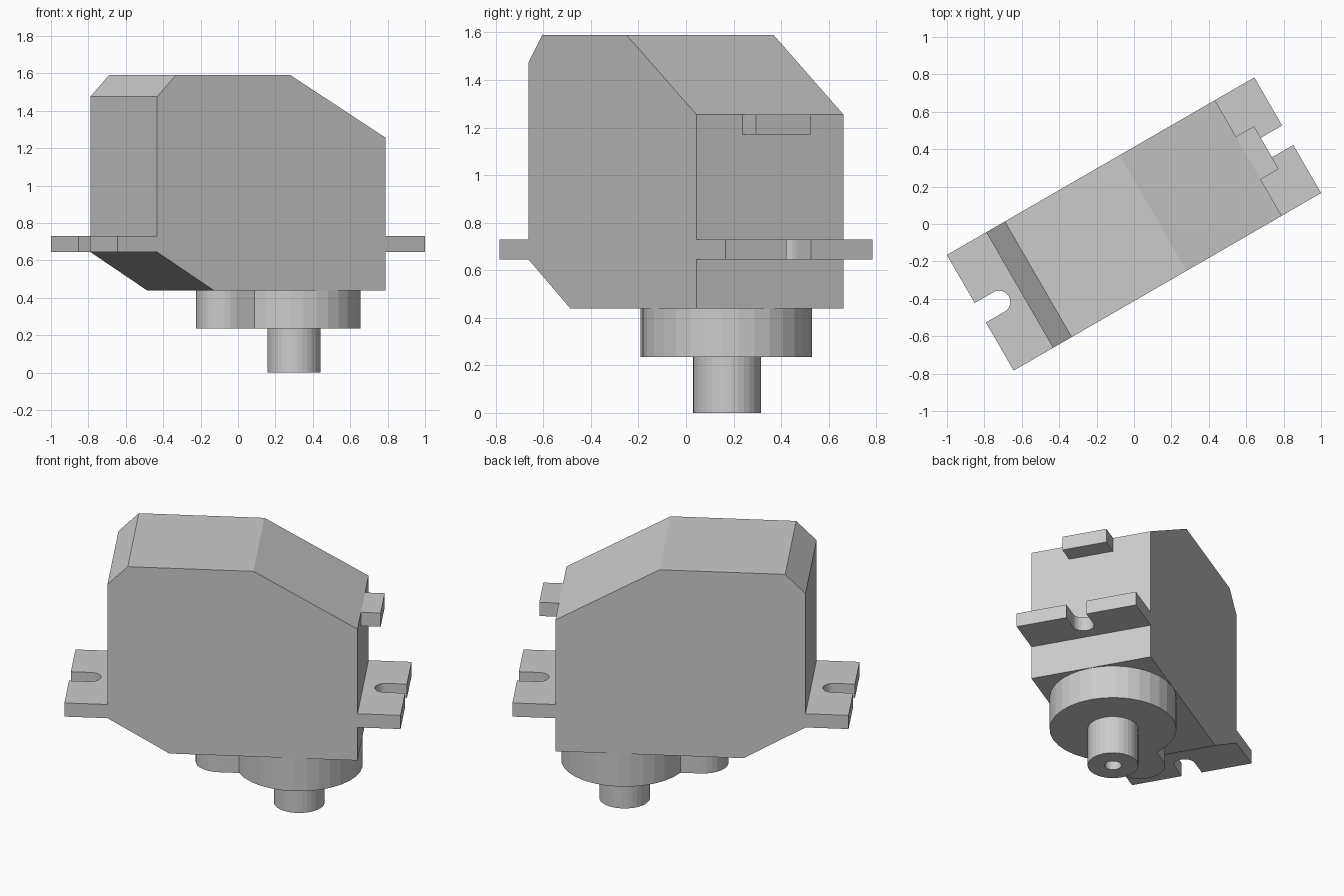
import bpy, bmesh
from math import radians, cos, sin, asin, degrees

if "Cube" in bpy.data.objects:
    bpy.data.objects.remove(bpy.data.objects["Cube"])

TURN = radians(30)      # whole model is turned about z
W = 0.357               # half width of the body
L = 0.706               # half length of the body


def finish(name, bm):
    bmesh.ops.remove_doubles(bm, verts=bm.verts, dist=1e-5)
    bmesh.ops.recalc_face_normals(bm, faces=bm.faces)
    mesh = bpy.data.meshes.new(name)
    bm.to_mesh(mesh)
    bm.free()
    obj = bpy.data.objects.new(name, mesh)
    bpy.context.collection.objects.link(obj)
    obj.rotation_euler.z = TURN
    return obj


def prism(name, points, offset):
    """Extrude a closed outline of 3D points by an offset."""
    bm = bmesh.new()
    face = bm.faces.new([bm.verts.new(p) for p in points])
    new = bmesh.ops.extrude_face_region(bm, geom=[face], use_keep_orig=True)
    verts = [g for g in new["geom"] if isinstance(g, bmesh.types.BMVert)]
    bmesh.ops.translate(bm, verts=verts, vec=offset)
    return finish(name, bm)


def arc(cx, r, start, end, n):
    steps = [radians(start + (end - start) * i / n) for i in range(n + 1)]
    return [(cx + r * cos(a), r * sin(a)) for a in steps]


# Body: chamfered side profile extruded across its width
profile = [(-0.356, 0.44), (L, 0.44), (L, 1.255), (0.118, 1.59),
           (-0.591, 1.59), (-L, 1.475), (-L, 0.645)]
prism("body", [(u, -W, z) for u, z in profile], (0, 2 * W, 0))

# Mounting tabs: plates with an open round-ended slot
tab = [(L, -W), (0.949, -W), (0.949, -0.06)]
tab += arc(0.833, 0.06, 270, 90, 12)
tab += [(0.949, 0.06), (0.949, W), (L, W)]
for side, name in ((1, "right_tab"), (-1, "left_tab")):
    prism(name, [(side * u, v, 0.645) for u, v in tab], (0, 0, 0.085))

# Cable plug on the right end
plug = [(L, -0.132), (0.817, -0.132), (0.817, 0.132), (L, 0.132)]
prism("cable_plug", [(u, v, 1.17) for u, v in plug], (0, 0, 0.085))

# Gear collar: large disc joined to a small round-ended lobe
r = 0.143
a = degrees(asin(r / W))
collar = arc(0.346, W, -180 + a, 180 - a, 28) + arc(-0.096, r, 90, 270, 14)
prism("gear_collar", [(u, v, 0.235) for u, v in collar], (0, 0, 0.205))

# Output shaft: lathed rings with a screw hole in its lower end
bm = bmesh.new()
N = 32
rings = [[bm.verts.new((x, y, z)) for x, y in arc(0.346, rad, 0, 360, N)[:-1]]
         for rad, z in ((r, 0.235), (r, 0), (0.047, 0), (0.047, 0.2))]
for low, high in zip(rings, rings[1:]):
    for i in range(N):
        j = (i + 1) % N
        bm.faces.new((low[i], low[j], high[j], high[i]))
bm.faces.new(rings[0])
bm.faces.new(rings[-1])
finish("output_shaft", bm)
